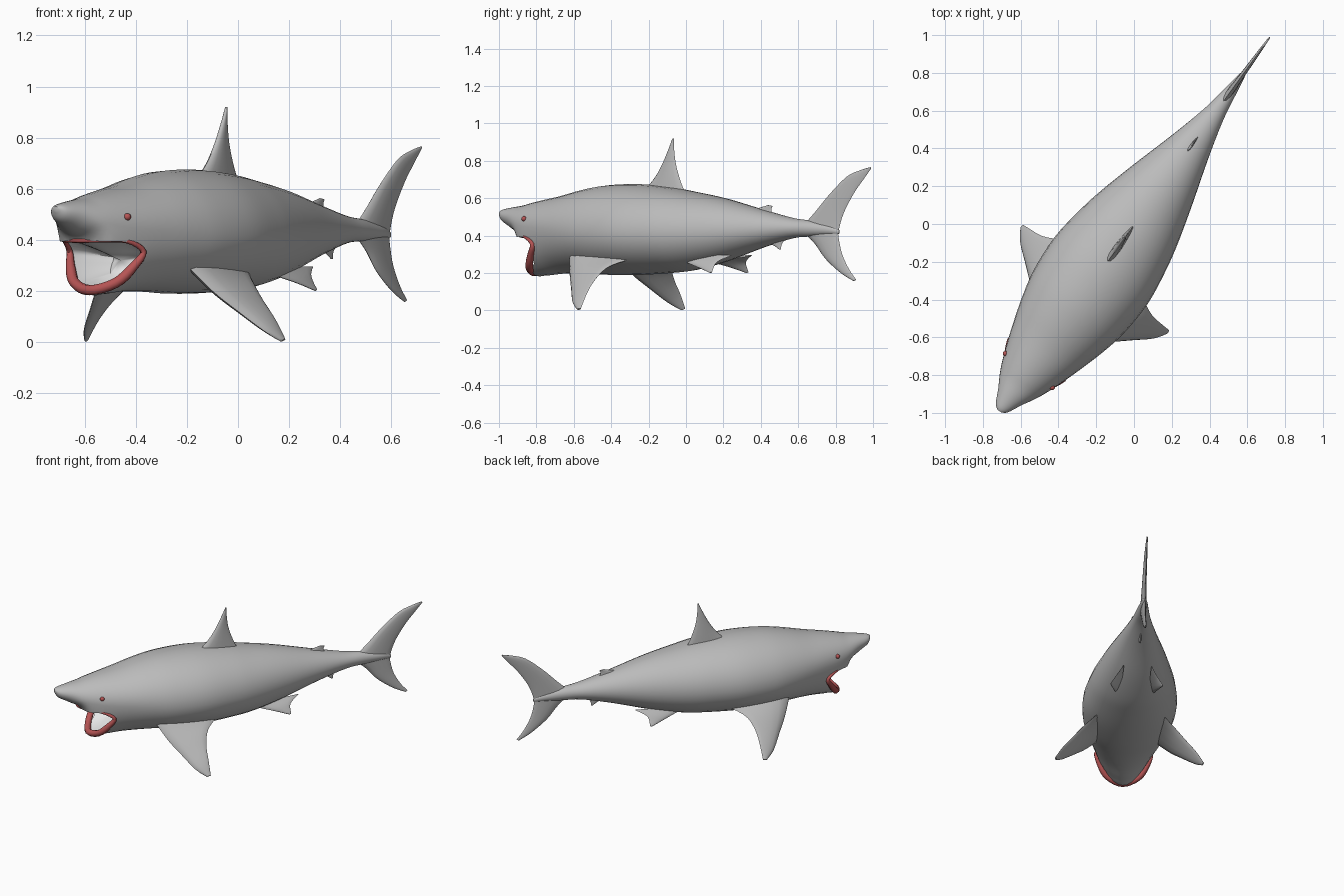
import bpy, bmesh, math
from mathutils import Vector

if "Cube" in bpy.data.objects:
    bpy.data.objects.remove(bpy.data.objects["Cube"])

DX, DY = 0.586, 0.811          # swimming axis in plan


def P(s, u, z):
    """Distance along the body, sideways offset, height -> world position."""
    return Vector((s * DX + u * DY + 0.004, s * DY - u * DX, z))


def material(name, rgb):
    m = bpy.data.materials.new(name)
    m.diffuse_color = (*rgb, 1)
    m.use_nodes = True
    m.node_tree.nodes["Principled BSDF"].inputs["Base Color"].default_value = m.diffuse_color
    return m


GREY = material("skin_grey", (0.5, 0.5, 0.5))
WHITE = material("mouth_white", (0.9, 0.9, 0.9))
RED = material("gum_red", (0.47, 0.09, 0.09))


def smooth_path(pts, n, closed=False):
    """Catmull-Rom interpolation with n steps per span."""
    pts = [Vector(p) for p in pts]
    k, out = len(pts), []
    for i in range(k if closed else k - 1):
        if closed:
            a, b, c, d = (pts[(i + j) % k] for j in (-1, 0, 1, 2))
        else:
            a, b, c, d = (pts[min(max(i + j, 0), k - 1)] for j in (-1, 0, 1, 2))
        for j in range(n):
            t = j / n
            out.append(0.5 * (2 * b + (c - a) * t + (2 * a - 5 * b + 4 * c - d) * t * t
                              + (3 * b - a - 3 * c + d) * t ** 3))
    return out if closed else out + [pts[-1]]


def finish(ob, angle=50):
    bpy.ops.object.select_all(action='DESELECT')
    ob.select_set(True)
    bpy.context.view_layer.objects.active = ob
    bpy.ops.object.shade_smooth_by_angle(angle=math.radians(angle))


def loft(name, rings, mats, closed=False, index=0):
    """Skin a list of point rings; open lofts get fan caps."""
    bm = bmesh.new()
    vs = [[bm.verts.new(p) for p in r] for r in rings]
    n = len(vs[0])
    for k in range(len(vs) if closed else len(vs) - 1):
        a, b = vs[k], vs[(k + 1) % len(vs)]
        for i in range(n):
            j = (i + 1) % n
            bm.faces.new((a[i], a[j], b[j], b[i]))
    if not closed:
        for r, ring in ((vs[0], rings[0]), (vs[-1], rings[-1])):
            c = bm.verts.new(sum(ring, Vector()) / n)
            for i in range(n):
                bm.faces.new((r[i], r[(i + 1) % n], c))
    bmesh.ops.recalc_face_normals(bm, faces=bm.faces)
    for f in bm.faces:
        f.material_index = index
    me = bpy.data.meshes.new(name)
    bm.to_mesh(me)
    bm.free()
    for m in mats:
        me.materials.append(m)
    ob = bpy.data.objects.new(name, me)
    bpy.context.collection.objects.link(ob)
    return ob


# Body stations: along, top, bottom, widest height, half width
stations = [
    (-1.222, .530, .512, .522, .012), (-1.20, .540, .475, .510, .040),
    (-1.13, .552, .435, .495, .075), (-1.06, .562, .385, .470, .115),
    (-1.00, .576, .200, .455, .143), (-.92, .592, .187, .445, .174),
    (-.80, .614, .197, .440, .215), (-.65, .648, .197, .430, .260),
    (-.50, .670, .190, .420, .292), (-.30, .675, .190, .420, .303),
    (-.10, .658, .200, .420, .277), (.05, .635, .215, .420, .245),
    (.25, .600, .260, .425, .190), (.50, .540, .335, .435, .115),
    (.70, .495, .385, .440, .062), (.82, .480, .395, .438, .040),
    (.95, .455, .405, .430, .020), (1.01, .430, .410, .420, .004)]


def catmull_rows(rows, n):
    """Interpolate station tables of five values."""
    a = smooth_path([r[:3] for r in rows], n)
    b = smooth_path([(r[0], r[3], r[4]) for r in rows], n)
    return [(p.x, p.y, p.z, q.y, q.z) for p, q in zip(a, b)]


rings = []
for s, top, bot, zc, w in catmull_rows(stations, 4):
    ring = []
    for i in range(32):
        t = math.tau * i / 32
        h = top - zc if math.sin(t) > 0 else zc - bot
        ring.append(P(s, w * math.cos(t), zc + h * math.sin(t)))
    rings.append(ring)
body = loft("body", rings, [GREY, WHITE])

# Open mouth cavity
half = [(-1.07, 0, .397), (-1.03, .085, .398), (-.955, .15, .395), (-.885, .178, .355),
        (-.915, .152, .295), (-.96, .10, .232), (-.995, 0, .203)]
loop = half + [(s, -u, z) for s, u, z in half[-2:0:-1]]
rim = smooth_path(loop, 4, closed=True)


def mouth_ring(scale, ds, dz):
    return [P(p.x + ds, p.y * scale, .31 + (p.z - .31) * scale + dz) for p in rim]


cutter = loft("mouth_cutter", [mouth_ring(1.08, -.16, -.035), mouth_ring(1, 0, 0),
                               mouth_ring(.85, .08, 0), mouth_ring(.5, .17, 0)],
              [GREY, WHITE], index=1)
cutter.hide_render = True
mod = body.modifiers.new("mouth", 'BOOLEAN')
mod.operation, mod.solver, mod.object = 'DIFFERENCE', 'EXACT', cutter
bpy.context.view_layer.objects.active = body
bpy.ops.object.modifier_apply(modifier="mouth")
bpy.data.objects.remove(cutter)
finish(body)

# Red gums around the mouth, thicker on the lower jaw
tube = []
centre = P(-.96, 0, .31)
for k, p in enumerate(rim):
    here = P(*p)
    nxt, prv = P(*rim[(k + 1) % len(rim)]), P(*rim[k - 1])
    tan = (nxt - prv).normalized()
    out = here - centre
    out = (out - tan * out.dot(tan)).normalized()
    side = tan.cross(out)
    r = .009 + .012 * min(1, max(0, (.39 - p.z) / .12))
    tube.append([here + r * (out * math.cos(a) + side * math.sin(a))
                 for a in (math.tau * i / 8 for i in range(8))])
finish(loft("gums", tube, [RED], closed=True))


def fin(name, lead, trail, thick, normal=None):
    """Lens-section fin between a leading and a trailing edge, root to tip."""
    L, T = smooth_path(lead, 5), smooth_path(trail, 5)
    n = len(L)
    sections = []
    for k in range(n):
        a, b = P(*L[k]), P(*T[k])
        if normal:
            nv = normal
        else:
            m = min(n // 2, n - 2)
            nv = (P(*T[0]) - P(*L[0])).cross(P(*L[m]) - P(*L[0])).normalized()
        th = thick * (1 - .8 * k / (n - 1))
        ring = []
        for i in range(14):
            t = math.tau * i / 14
            c = .5 - .5 * math.cos(t)
            ring.append(a.lerp(b, c) + nv * th * math.sin(t) * (1.15 - .6 * c))
        sections.append(ring)
    finish(loft(name, sections, [GREY]), 60)


SIDE = Vector((DY, -DX, 0))

# Fins standing on the centre line
fin("dorsal_fin",
    [(-.29, 0, .63), (-.215, 0, .70), (-.16, 0, .775), (-.115, 0, .86), (-.088, 0, .92)],
    [(.0, 0, .62), (-.035, 0, .69), (-.066, 0, .78), (-.078, 0, .86), (-.080, 0, .92)], .026, SIDE)
fin("rear_dorsal_fin",
    [(.42, 0, .53), (.49, 0, .55), (.54, 0, .563)],
    [(.62, 0, .49), (.565, 0, .53), (.572, 0, .558)], .012, SIDE)
fin("anal_fin",
    [(.50, 0, .36), (.57, 0, .35), (.615, 0, .325)],
    [(.665, 0, .39), (.632, 0, .355), (.627, 0, .325)], .012, SIDE)
fin("tail_upper_lobe",
    [(.78, 0, .46), (.86, 0, .535), (.945, 0, .62), (1.06, 0, .715), (1.15, 0, .75), (1.215, 0, .766)],
    [(1.0, 0, .385), (1.013, 0, .45), (1.045, 0, .53), (1.11, 0, .63), (1.17, 0, .70), (1.22, 0, .758)],
    .022, SIDE)
fin("tail_lower_lobe",
    [(.78, 0, .415), (.85, 0, .355), (.92, 0, .275), (1.02, 0, .20), (1.105, 0, .157)],
    [(1.0, 0, .44), (1.008, 0, .38), (1.03, 0, .30), (1.075, 0, .22), (1.122, 0, .165)], .022, SIDE)

# Paired fins and eyes
for name, m in (("right", 1), ("left", -1)):
    def side(pts):
        return [(s, u * m, z) for s, u, z in pts]
    fin(name + "_pectoral_fin",
        side([(-.63, .19, .31), (-.565, .28, .20), (-.50, .357, .12), (-.435, .433, .045), (-.375, .474, .004)]),
        side([(-.20, .19, .28), (-.30, .285, .235), (-.338, .36, .165), (-.346, .425, .09), (-.349, .476, .010)]),
        .035)
    fin(name + "_pelvic_fin",
        side([(.04, .11, .27), (.17, .145, .235), (.28, .168, .20)]),
        side([(.37, .09, .295), (.30, .132, .258), (.292, .166, .205)]), .016)
    bm = bmesh.new()
    bmesh.ops.create_uvsphere(bm, u_segments=16, v_segments=10, radius=.014)
    bmesh.ops.translate(bm, verts=bm.verts, vec=P(-.957, .153 * m, .49))
    me = bpy.data.meshes.new(name + "_eye")
    bm.to_mesh(me)
    bm.free()
    me.materials.append(RED)
    eye = bpy.data.objects.new(name + "_eye", me)
    bpy.context.collection.objects.link(eye)
    finish(eye)
